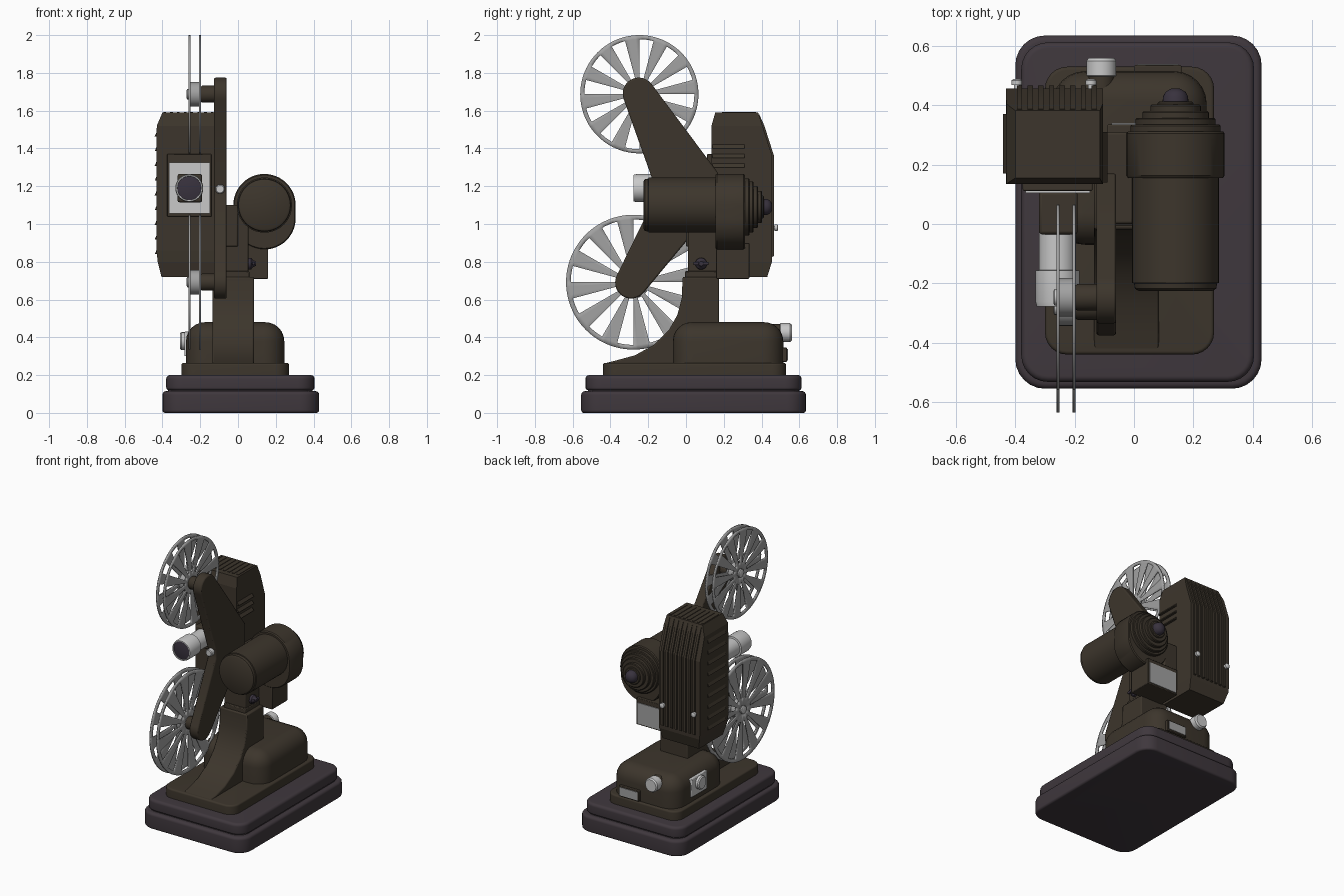
import bpy, bmesh, math
from mathutils import Vector

if "Cube" in bpy.data.objects:
    bpy.data.objects.remove(bpy.data.objects["Cube"])

def mat(name, c):
    m = bpy.data.materials.new(name)
    m.diffuse_color = (*c, 1)
    m.use_nodes = True
    m.node_tree.nodes["Principled BSDF"].inputs["Base Color"].default_value = m.diffuse_color
    return m

BROWN = mat("dark brown enamel", (.046, .036, .025))
BASE = mat("plum grey base", (.050, .039, .047))
STEEL = mat("reel steel", (.36, .36, .36))
SILVER = mat("bright silver", (.58, .58, .58))
GLASS = mat("dark violet", (.040, .032, .048))

def finish(name, bm, m, smooth=True, bevel=0):
    bmesh.ops.recalc_face_normals(bm, faces=bm.faces[:])
    me = bpy.data.meshes.new(name)
    bm.to_mesh(me)
    bm.free()
    ob = bpy.data.objects.new(name, me)
    bpy.context.collection.objects.link(ob)
    me.materials.append(m)
    if bevel:
        b = ob.modifiers.new("bevel", 'BEVEL')
        b.width, b.segments, b.limit_method, b.angle_limit = bevel, 2, 'ANGLE', math.radians(35)
    if smooth:
        bpy.context.view_layer.objects.active = ob
        bpy.ops.object.select_all(action='DESELECT')
        ob.select_set(True)
        bpy.ops.object.shade_smooth_by_angle(angle=math.radians(35))
    return ob

def loft(name, rings, m, **kw):
    """Skin a list of equal-length closed point rings and cap the ends."""
    bm = bmesh.new()
    vs = [[bm.verts.new(p) for p in r] for r in rings]
    n = len(vs[0])
    for a, b in zip(vs, vs[1:]):
        for i in range(n):
            bm.faces.new((a[i], a[(i + 1) % n], b[(i + 1) % n], b[i]))
    bm.faces.new(vs[0])
    bm.faces.new(vs[-1])
    return finish(name, bm, m, **kw)

def rrect(x0, x1, y0, y1, z, r, seg=6):
    pts = []
    for k, (cx, cy) in enumerate(((x1 - r, y1 - r), (x0 + r, y1 - r), (x0 + r, y0 + r), (x1 - r, y0 + r))):
        for i in range(seg + 1):
            a = math.pi / 2 * (k + i / seg)
            pts.append((cx + r * math.cos(a), cy + r * math.sin(a), z))
    return pts

def slab(name, x, y, z, r, top, bottom, m):
    """Rounded-corner slab with rounded top and bottom rims."""
    rows, N = [], 6
    if bottom:
        rows += [(z[0] + bottom * (1 - math.cos(i / N * math.pi / 2)), bottom * (1 - math.sin(i / N * math.pi / 2))) for i in range(N + 1)]
    else:
        rows.append((z[0], 0))
    rows += [(z[1] - top * (1 - math.sin(i / N * math.pi / 2)), top * (1 - math.cos(i / N * math.pi / 2))) for i in range(N + 1)]
    return loft(name, [rrect(x[0] + d, x[1] - d, y[0] + d, y[1] - d, h, r - d) for h, d in rows], m)

def box(name, x, y, z, m, bevel=0):
    return loft(name, [[(x[0], y[0], h), (x[1], y[0], h), (x[1], y[1], h), (x[0], y[1], h)] for h in z], m, bevel=bevel)

def turned(name, axis, c, prof, m, n=40):
    """Lathe (position, radius) pairs about an x or y axis; c holds the other two coordinates."""
    rings = []
    for t, r in prof:
        ring = []
        for i in range(n):
            a = 2 * math.pi * i / n
            u, v = c[0] + r * math.cos(a), c[1] + r * math.sin(a)
            ring.append((t, u, v) if axis == 'x' else (u, t, v))
        rings.append(ring)
    return loft(name, rings, m)

def prism_x(name, pts, x0, x1, m, bevel=0):
    return loft(name, [[(x, y, z) for y, z in pts] for x in (x0, x1)], m, bevel=bevel)

def arc(cy, cz, r, a0, a1, n=10):
    return [(cy + r * math.cos(math.radians(a0 + (a1 - a0) * i / n)),
             cz + r * math.sin(math.radians(a0 + (a1 - a0) * i / n))) for i in range(n + 1)]

# Stepped base
slab("base_lower", (-.40, .43), (-.555, .635), (0, .115), .10, .02, .015, BASE)
slab("base_groove", (-.37, .395), (-.52, .60), (.10, .14), .08, .005, 0, BASE)
slab("base_upper", (-.38, .405), (-.532, .612), (.12, .20), .09, .02, .015, BASE)
slab("foot_plate", (-.30, .27), (-.44, .53), (.20, .265), .075, .012, 0, BROWN)
slab("rear_housing", (-.275, .245), (-.07, .515), (.25, .48), .11, .10, 0, BROWN)

# Controls on the housing
turned("rear_knob_stem", 'y', (-.11, .425), [(.38, .045), (.50, .045)], BROWN)
turned("rear_knob", 'y', (-.11, .425), [(.495, .042), (.50, .05), (.55, .05), (.56, .042)], SILVER)
box("side_knob_plate", (-.283, -.25), (.16, .34), (.30, .43), SILVER, .004)
turned("side_knob", 'x', (.25, .38), [(-.308, .04), (-.30, .047), (-.275, .047)], SILVER)
box("power_socket", (0, .16), (.49, .535), (.27, .345), BROWN, .004)
box("power_socket_face", (.01, .15), (.53, .539), (.278, .337), STEEL)

# Flared pedestal and neck
prism_x("pedestal", [(-.44, .26), (-.38, .275), (-.27, .305), (-.17, .36), (-.09, .44), (-.045, .52),
                     (-.022, .61), (-.018, .72), (.175, .72), (.175, .26)], -.135, .085, BROWN, .012)
box("neck_collar", (-.11, .06), (-.005, .165), (.71, .75), BROWN, .005)
box("neck_block", (-.12, .055), (.01, .17), (.74, 1.10), BROWN, .008)
box("gear_body", (-.11, 0), (.0, .31), (.88, 1.10), BROWN, .008)
box("rear_switch_box", (-.09, .16), (.16, .335), (.71, .90), BROWN, .004)
box("switch_box_panel", (-.075, .15), (.333, .34), (.72, .87), STEEL)
turned("toggle_collar", 'x', (.08, .79), [(.05, .032), (.07, .03), (.08, .018), (.095, .012)], GLASS, 20)
box("toggle_lever", (.075, .09), (.04, .12), (.782, .80), GLASS, .004)

# Motor: main barrel, oblong flange, stepped rear cap
turned("motor_barrel", 'y', (.14, 1.10), [(-.225, .125), (-.218, .137), (-.20, .14), (-.198, .146), (.17, .146)], BROWN, 56)
oblong = arc(.14, 1.10, .165, 0, 180, 24) + arc(.14, 1.03, .165, 180, 360, 24)
loft("motor_flange", [[(.14 + (u - .14) * s, y, 1.065 + (w - 1.065) * s) for u, w in oblong]
                      for y, s in ((.155, .97), (.163, 1), (.305, 1), (.312, .97))], BROWN)
steps = []
for y0, y1, r in ((.30, .335, .152), (.335, .357, .135), (.357, .38, .112), (.38, .402, .085), (.402, .412, .06)):
    steps += [(y0, r), (y1 - .004, r), (y1, r - .005)]
turned("motor_rear_cap", 'y', (.14, 1.09), steps, BROWN, 48)
turned("motor_rear_knob", 'y', (.14, 1.09), [(.40, .045), (.43, .042), (.445, .034), (.456, .015)], GLASS, 24)

# Reel arm plate, one outline for both arms
U, L = (-.25, 1.69), (-.29, .69)
outline = ([(.17, 1.27)] + arc(*U, .085, 38, 200, 14) + [(-.165, 1.20), (-.165, 1.14)]
           + arc(*L, .085, 155, 320, 14) + [(.02, .93), (.17, .97)])
prism_x("reel_arms", outline, -.127, -.06, BROWN, .008)
turned("arm_front_pin", 'y', (-.095, 1.185), [(-.20, .02), (-.195, .025), (-.15, .025)], SILVER, 20)

def reel(name, c, R, n=12, k=4):
    """Two spoked flanges, a hub, and the spindle back to the arm."""
    for side, x in (("outer", -.256), ("inner", -.202)):
        bm = bmesh.new()
        N = n * 2 * k
        radii = (.03, .24 * R, .93 * R, R)
        g = [[bm.verts.new((x, c[0] + r * math.cos(2 * math.pi * i / N), c[1] + r * math.sin(2 * math.pi * i / N)))
              for i in range(N)] for r in radii]
        for j in range(3):
            for i in range(N):
                if j == 1 and (i // k) % 2:
                    continue
                q = (i + 1) % N
                bm.faces.new((g[j][i], g[j][q], g[j + 1][q], g[j + 1][i]))
        ob = finish(f"{name}_{side}_flange", bm, STEEL)
        s = ob.modifiers.new("thickness", 'SOLIDIFY')
        s.thickness, s.offset = .010, 0
    turned(name + "_hub", 'x', c, [(-.252, .065), (-.205, .065)], STEEL)
    turned(name + "_spindle", 'x', c, [(-.272, .02), (-.268, .028), (-.19, .028)], SILVER, 20)
    turned(name + "_boss", 'x', c, [(-.198, .04), (-.19, .045), (-.12, .045)], BROWN, 28)

reel("upper_reel", (-.247, 1.687), .313)
reel("lower_reel", (-.278, .692), .357)

# Lamp house: rings of (z, x0, x1, y0, y1)
rings = [(.72, -.405, -.115, .16, .43), (.80, -.425, -.105, .14, .455), (.86, -.432, -.105, .135, .456),
         (1.36, -.432, -.105, .135, .456), (1.52, -.430, -.105, .135, .405), (1.59, -.40, -.115, .155, .382)]
loft("lamp_house", [[(a, c, z), (b, c, z), (b, d, z), (a, d, z)] for z, a, b, c, d in rings], BROWN, smooth=False)
# Vertical fins on the back, running over the slope, and ribs on the top
for i in range(8):
    x = -.395 + i * .036
    prism_x(f"back_fin_{i}", [(.44, .82), (.466, .83), (.466, 1.36), (.415, 1.52), (.388, 1.58), (.37, 1.57), (.39, 1.5), (.44, 1.35)],
            x, x + .018, BROWN)
    box(f"top_rib_{i}", (x, x + .014), (.19, .37), (1.58, 1.594), BROWN)
# Louvres on both sides
for i in range(9):
    z = .84 + i * .078
    loft(f"left_louvre_{i}", [[(-.428, y, z + .03), (-.441, y, z), (-.428, y, z)] for y in (.17, .37)], BROWN, smooth=False)
for i in range(3):
    z = 1.30 + i * .05
    loft(f"right_louvre_{i}", [[(-.108, y, z + .025), (-.09, y, z), (-.108, y, z)] for y in (.14, .31)], BROWN, smooth=False)
for i, x in enumerate((-.395, -.145)):
    turned(f"door_screw_{i}", 'y', (x, .98), [(.45, .01), (.468, .01), (.468, .018), (.484, .018), (.488, .012)], SILVER, 16)

# Film gate and lens
box("gate_frame", (-.375, -.14), (.112, .15), (1.04, 1.37), BROWN, .004)
box("gate_plate", (-.365, -.148), (.104, .113), (1.055, 1.325), SILVER)
box("lens_mount", (-.32, -.19), (-.035, .11), (1.115, 1.265), BROWN, .01)
turned("lens_barrel", 'y', (-.258, 1.19), [(.0, .062), (-.155, .062), (-.157, .074), (-.262, .074), (-.278, .070),
                                          (-.278, .064), (-.268, .062)], SILVER, 48)
turned("lens_glass", 'y', (-.258, 1.19), [(-.26, .063), (-.272, .063), (-.276, .04), (-.278, .015)], GLASS, 40)
